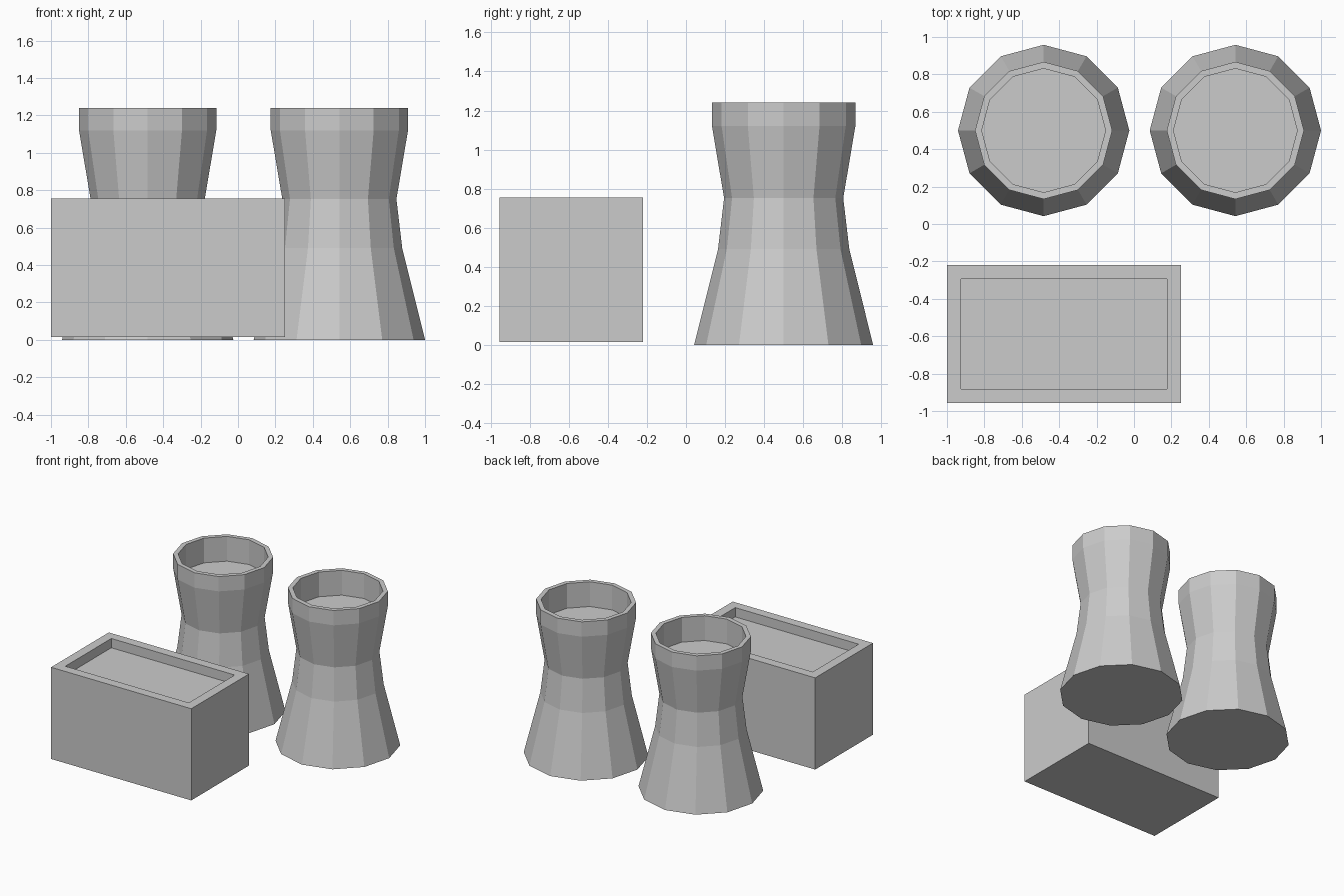
import bpy, bmesh
from math import cos, sin, pi

cube = bpy.data.objects.get("Cube")
if cube:
    bpy.data.objects.remove(cube, do_unlink=True)

grey = bpy.data.materials.new("plain grey")
grey.use_nodes = True
grey.diffuse_color = (0.6, 0.6, 0.6, 1)
grey.node_tree.nodes["Principled BSDF"].inputs["Base Color"].default_value = (0.6, 0.6, 0.6, 1)


def loft(name, rings, location):
    """Skin a stack of point rings, capping the first and last."""
    bm = bmesh.new()
    loops = [[bm.verts.new(p) for p in ring] for ring in rings]
    for a, b in zip(loops, loops[1:]):
        for i in range(len(a)):
            j = (i + 1) % len(a)
            bm.faces.new((a[i], a[j], b[j], b[i]))
    bm.faces.new(loops[0][::-1])
    bm.faces.new(loops[-1])
    mesh = bpy.data.meshes.new(name)
    bm.to_mesh(mesh)
    bm.free()
    mesh.materials.append(grey)
    obj = bpy.data.objects.new(name, mesh)
    obj.location = location
    bpy.context.collection.objects.link(obj)


def circle(r, z, sides=12):
    return [(r * cos(2 * pi * i / sides), r * sin(2 * pi * i / sides), z) for i in range(sides)]


def rectangle(hx, hy, z):
    return [(-hx, -hy, z), (hx, -hy, z), (hx, hy, z), (-hx, hy, z)]


# Cooling towers: waisted shell, rim, recessed cap
profile = [(0.458, 0), (0.336, 0.49), (0.305, 0.752), (0.367, 1.12),
           (0.367, 1.24), (0.331, 1.24), (0.331, 1.04)]
for name, x in (("right_tower", -0.483), ("left_tower", 0.542)):
    loft(name, [circle(r, z) for r, z in profile], (x, 0.5, 0))

# Block building: walls, parapet, recessed roof
hx, hy, rim, top = 0.626, 0.368, 0.075, 0.755
loft("building", [rectangle(hx, hy, 0.015), rectangle(hx, hy, top),
                  rectangle(hx - rim, hy - rim, top),
                  rectangle(hx - rim, hy - rim, top - rim)], (-0.374, -0.588, 0))
